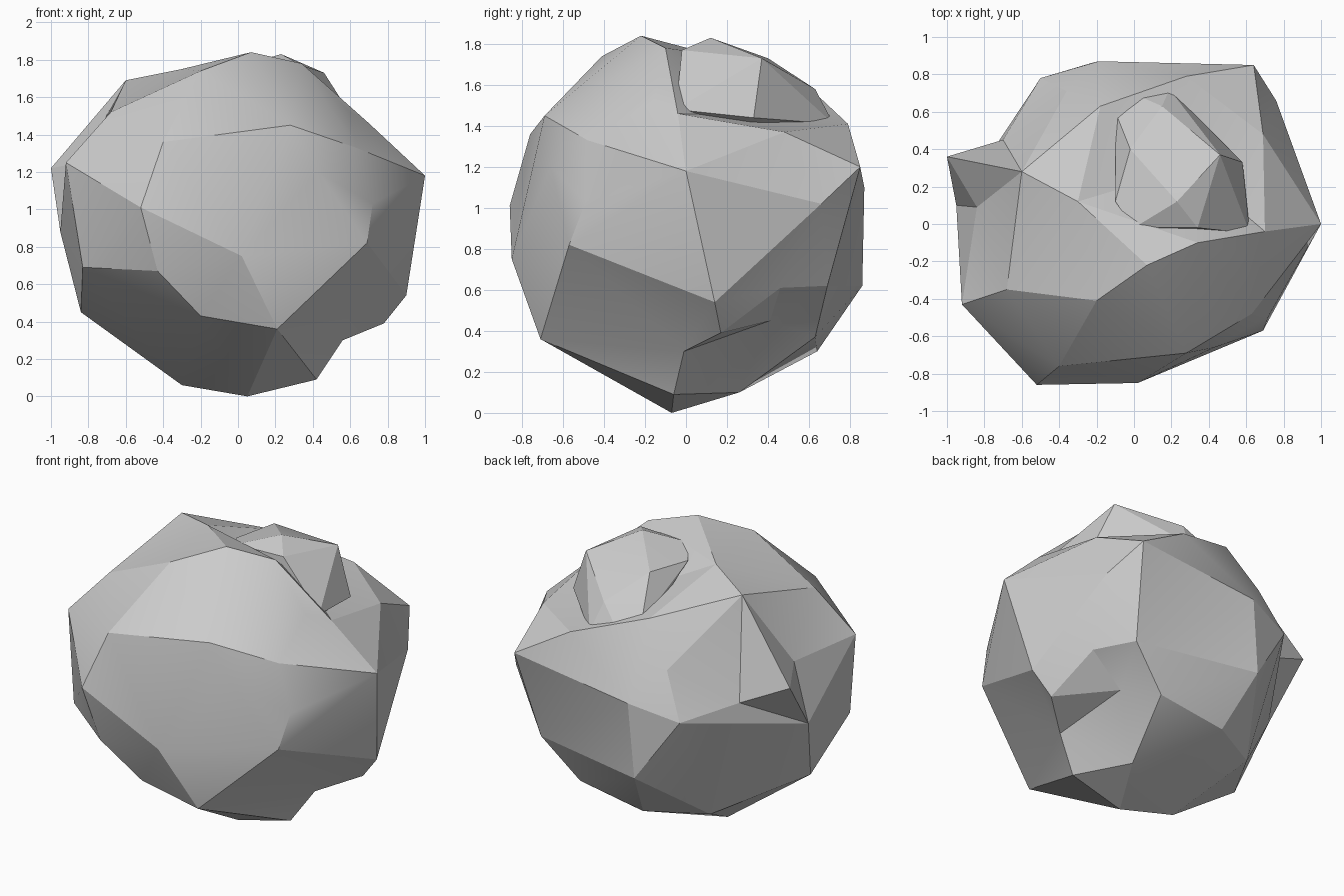
import bpy, bmesh
from itertools import combinations
from mathutils import Vector

if "Cube" in bpy.data.objects:
    bpy.data.objects.remove(bpy.data.objects["Cube"])

CENTRE = Vector((0, 0, 0.92))


def finish(name, bm):
    bmesh.ops.recalc_face_normals(bm, faces=bm.faces)
    mesh = bpy.data.meshes.new(name)
    bm.to_mesh(mesh)
    bm.free()
    obj = bpy.data.objects.new(name, mesh)
    bpy.context.collection.objects.link(obj)
    bpy.ops.object.select_all(action='DESELECT')
    obj.select_set(True)
    bpy.context.view_layer.objects.active = obj
    bpy.ops.object.shade_smooth_by_angle(angle=0.35)
    return obj


def side(a, b, c, d):
    """Positive when d lies in front of triangle a, b, c."""
    return (b - a).cross(c - a).dot(d - a)


def sphere_triangles(dirs):
    """Triangles joining neighbouring directions, wound outward."""
    tris = []
    for i, j, k in combinations(range(len(dirs)), 3):
        n = (dirs[j] - dirs[i]).cross(dirs[k] - dirs[i])
        d = n.dot(dirs[i])
        if d < 0:
            n, d, j, k = -n, -d, k, j
        if all(n.dot(p) <= d + 1e-9 for m, p in enumerate(dirs) if m not in (i, j, k)):
            tris.append((i, j, k))
    return tris


def skin(name, corners):
    """Star-shaped skin round the centre; short inward creases are flipped to ridges."""
    pts = [Vector(c) - CENTRE for c in corners]
    tris = sphere_triangles([p.normalized() for p in pts])
    for _ in range(100):
        owner = {}
        for t in tris:
            for n in range(3):
                owner[t[n], t[(n + 1) % 3]] = (t, t[(n + 2) % 3])
        flip = None
        for (a, b), (t, c) in owner.items():
            u, d = owner[b, a]
            A, B, C, D = pts[a], pts[b], pts[c], pts[d]
            if (side(A, B, C, D) > 0.004 and (C - D).length < 1.12 * (A - B).length
                    and A.cross(D).dot(C) > 0.03 and D.cross(B).dot(C) > 0.03):
                flip = (t, u, (a, d, c), (d, b, c))
                break
        if not flip:
            break
        tris = [t for t in tris if t not in flip[:2]] + list(flip[2:])
    bm = bmesh.new()
    verts = [bm.verts.new(p + CENTRE) for p in pts]
    for t in tris:
        bm.faces.new([verts[i] for i in t])
    return finish(name, bm)


def slab(name, corners):
    """Convex chunk of stone set into the boulder."""
    bm = bmesh.new()
    for c in corners:
        bm.verts.new(c)
    bmesh.ops.convex_hull(bm, input=bm.verts)
    bmesh.ops.delete(bm, geom=[v for v in bm.verts if not v.link_faces], context='VERTS')
    return finish(name, bm)


# Main boulder: facet corners
skin("boulder", [
    # right side
    (1.0, 0, 1.18), (.72, -.49, 1.03), (.69, -.57, .82), (.9, .14, .54),
    (.7, -.04, 1.46), (.69, .48, 1.37), (.76, .66, 1.02),
    (.78, .17, .39), (.7, .46, .61), (.45, .41, .45),
    # back
    (.64, .85, 1.2), (.28, .79, 1.41), (.56, .69, .62), (-.19, .87, 1.1),
    (-.23, .86, .62), (-.5, .78, 1.02), (.32, .63, .37),
    # underside
    (-.14, .64, .3), (.23, .26, .1), (.42, -.06, .09), (.05, -.07, 0),
    (-.3, 0, .06), (-.49, .45, .3), (.56, -.01, .3),
    # front
    (.21, -.71, .36), (-.2, -.7, .43), (.02, -.85, .75),
    (-.43, -.8, .67), (-.52, -.86, 1.01), (-.4, -.76, 1.36),
    (.28, -.69, 1.45), (.43, -.66, 1.2), (.63, -.48, 1.33),
    # left side
    (-.92, -.43, 1.25), (-.83, -.5, .69), (-.84, -.08, .45), (-.95, .1, .88),
    (-.68, -.35, 1.52), (-.84, .09, 1.25),
    # overhanging left tip
    (-1.0, .36, 1.22), (-.6, .28, 1.69), (-.3, .12, 1.75), (-.18, .63, 1.56),
    (-.36, .71, 1.3), (-.7, .45, 1.08),
    # crown
    (.07, -.22, 1.84), (.34, -.1, 1.78), (-.2, -.41, 1.74), (.6, -.16, 1.52),
    (.3, .3, 1.45),
])

# Raised slab behind the crown
slab("rear_crown_slab", [
    (.23, .12, 1.83), (.46, .37, 1.73), (-.02, .4, 1.73), (.15, .63, 1.58),
    (.34, -.02, 1.77), (.58, .33, 1.44), (.19, .72, 1.41), (.62, -.05, 1.48),
    (.2, .2, 1.3), (-.1, .12, 1.72), (-.1, .6, 1.5), (-.1, .74, 1.35), (0, -.02, 1.76),
])
